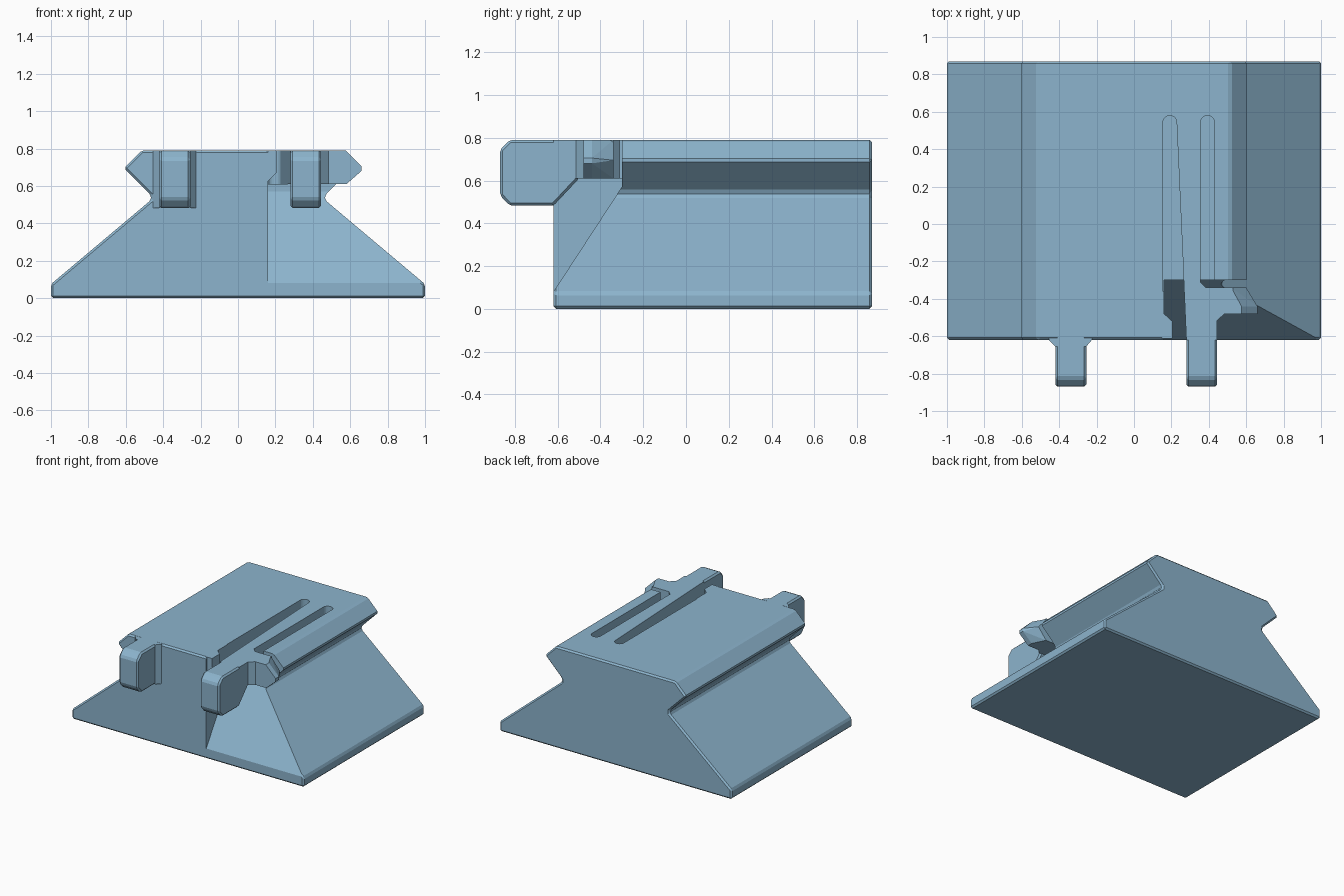
import bpy, bmesh, math
from mathutils import Vector

if "Cube" in bpy.data.objects:
    bpy.data.objects.remove(bpy.data.objects["Cube"])

mat = bpy.data.materials.new("steel blue")
mat.diffuse_color = (0.263, 0.456, 0.610, 1)
mat.use_nodes = True
mat.node_tree.nodes["Principled BSDF"].inputs["Base Color"].default_value = mat.diffuse_color


def finish(name, bm, bevel=0.0):
    bmesh.ops.recalc_face_normals(bm, faces=bm.faces)
    me = bpy.data.meshes.new(name)
    bm.to_mesh(me)
    bm.free()
    me.materials.append(mat)
    ob = bpy.data.objects.new(name, me)
    bpy.context.collection.objects.link(ob)
    if bevel:
        m = ob.modifiers.new("edge chamfer", 'BEVEL')
        m.width = bevel
        m.segments = 1
        m.limit_method = 'ANGLE'
        m.angle_limit = math.radians(25)
    return ob


def prism(name, outline, axis, lo, hi, bevel=0.0):
    """Extrude a 2D outline along x, y or z."""
    place = {'x': lambda a, b, t: (t, a, b),
             'y': lambda a, b, t: (a, t, b),
             'z': lambda a, b, t: (a, b, t)}[axis]
    bm = bmesh.new()
    f = bm.faces.new([bm.verts.new(place(a, b, lo)) for a, b in outline])
    r = bmesh.ops.extrude_face_region(bm, geom=[f])
    bmesh.ops.translate(bm, vec=Vector(place(0, 0, hi - lo)),
                        verts=[v for v in r["geom"] if isinstance(v, bmesh.types.BMVert)])
    return finish(name, bm, bevel)


def hull(name, points):
    bm = bmesh.new()
    bmesh.ops.convex_hull(bm, input=[bm.verts.new(p) for p in points])
    bmesh.ops.dissolve_limit(bm, angle_limit=0.01, verts=bm.verts, edges=bm.edges)
    return finish(name, bm)


def cut(target, cutter):
    m = target.modifiers.new(cutter.name, 'BOOLEAN')
    m.operation = 'DIFFERENCE'
    m.solver = 'EXACT'
    m.object = cutter
    cutter.hide_render = True
    cutter.hide_viewport = True


def slot(name, x0, x1, x1_front):
    """Round-ended slot running forward from y = 0.58."""
    r, cx = (x1 - x0) / 2, (x0 + x1) / 2
    arc = [(cx + r * math.cos(a), 0.58 - r + r * math.sin(a))
           for a in [math.pi * i / 10 for i in range(11)]]
    return prism(name, [(x1_front, -0.36)] + arc + [(x0, -0.36)], 'z', 0.61, 0.95)


# Body: wide sloping base with a dovetail rail on top
half = [(1, 0), (1, 0.075), (0.465, 0.525), (0.465, 0.55), (0.61, 0.695), (0.515, 0.79)]
body = prism("body", half + [(-x, z) for x, z in reversed(half)], 'y', -0.62, 0.87, 0.012)

# Sloped cutaway at the front right, then the two slots that free the spring arm
cut(body, prism("front_cutter", [(-0.75, -0.119), (-0.30, 0.57), (-0.30, 1), (-0.75, 1)],
                'x', 0.16, 1.3))
cut(body, slot("inner_slot_cutter", 0.155, 0.228, 0.269))
cut(body, slot("outer_slot_cutter", 0.355, 0.43, 0.43))

# Small stop lip beside the cutaway
hull("stop_lip", [(0.15, -0.612, 0.615), (0.15, -0.47, 0.615), (0.15, -0.612, 0.79),
                  (0.15, -0.47, 0.79)] +
     [(0.205, y, z) for y in (-0.612, -0.52) for z in (0.67, 0.79)])

# Spring arm continuing out of the body
prism("spring_arm", [(0.265, -0.28), (0.28, -0.62), (0.445, -0.62), (0.445, -0.515),
                     (0.485, -0.48), (0.53, -0.48), (0.53, -0.34), (0.385, -0.34),
                     (0.355, -0.31), (0.355, -0.28)], 'z', 0.61, 0.79)

# Pointed latch on the arm, tapering toward the rail
section = [(0.49, 0.61), (0.58, 0.61), (0.66, 0.68), (0.66, 0.705), (0.575, 0.79), (0.49, 0.79)]
narrow = [(0.49, 0.61), (0.53, 0.61), (0.60, 0.695), (0.52, 0.79), (0.49, 0.79)]
hull("latch", [(x, y, z) for y in (-0.48, -0.44) for x, z in section] +
     [(x, -0.34, z) for x, z in narrow])

# Finger tabs at the front
tab = [(-0.87, 0.53), (-0.825, 0.482), (-0.62, 0.482), (-0.50, 0.61),
       (-0.50, 0.79), (-0.825, 0.79), (-0.87, 0.745)]
prism("arm_tab", tab, 'x', 0.28, 0.445, 0.012)
prism("fixed_tab", tab, 'x', -0.42, -0.255, 0.012)
prism("fixed_tab_root", [(-0.455, -0.61), (-0.455, -0.62), (-0.42, -0.655), (-0.255, -0.655),
                         (-0.225, -0.62), (-0.225, -0.61)], 'z', 0.482, 0.79)
